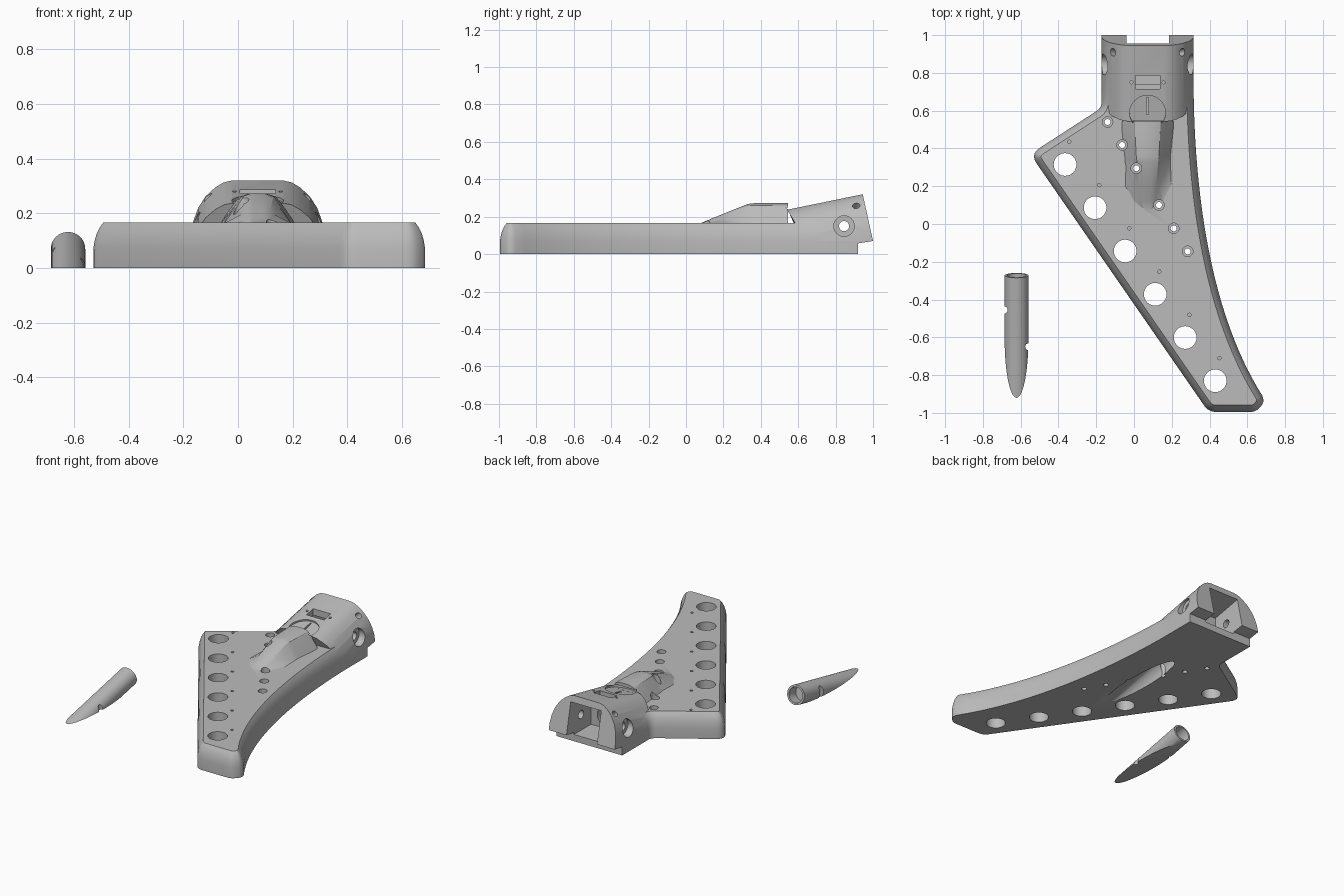
import bpy, bmesh, math
from mathutils import Vector
from mathutils.geometry import interpolate_bezier

if "Cube" in bpy.data.objects:
    bpy.data.objects.remove(bpy.data.objects["Cube"])

grey = bpy.data.materials.new("plain_grey")
grey.use_nodes = True
grey.diffuse_color = (0.5, 0.5, 0.5, 1)
grey.node_tree.nodes["Principled BSDF"].inputs["Base Color"].default_value = (0.5, 0.5, 0.5, 1)

CX = 0.072                      # centre line of the neck
TILT = math.radians(11.7)       # neck and bore angle
AXIS = Vector((0, math.cos(TILT), math.sin(TILT)))


def finish(bm, name):
    bmesh.ops.recalc_face_normals(bm, faces=bm.faces)
    mesh = bpy.data.meshes.new(name)
    bm.to_mesh(mesh)
    bm.free()
    mesh.materials.append(grey)
    ob = bpy.data.objects.new(name, mesh)
    bpy.context.collection.objects.link(ob)
    return ob


def loft(name, rings):
    """Skin closed rings of equal length and cap both ends."""
    bm = bmesh.new()
    rows = [[bm.verts.new(p) for p in ring] for ring in rings]
    n = len(rows[0])
    for a, b in zip(rows, rows[1:]):
        for i in range(n):
            j = (i + 1) % n
            bm.faces.new((a[i], a[j], b[j], b[i]))
    bm.faces.new(rows[0][::-1])
    bm.faces.new(rows[-1])
    return finish(bm, name)


def rod(name, p0, p1, r, sides=32):
    p0, p1 = Vector(p0), Vector(p1)
    d = p1 - p0
    bm = bmesh.new()
    bmesh.ops.create_cone(bm, cap_ends=True, segments=sides, radius1=r, radius2=r, depth=d.length)
    bm.transform(d.to_track_quat('Z', 'Y').to_matrix().to_4x4())
    bmesh.ops.translate(bm, vec=(p0 + p1) / 2, verts=bm.verts)
    return finish(bm, name)


def box(name, lo, hi):
    (x0, y0, z0), (x1, y1, z1) = lo, hi
    return loft(name, [[(x0, y0, z), (x1, y0, z), (x1, y1, z), (x0, y1, z)] for z in (z0, z1)])


def combine(target, tool, op='DIFFERENCE'):
    tool.hide_render = True
    m = target.modifiers.new("cut", 'BOOLEAN')
    m.operation, m.object, m.solver = op, tool, 'EXACT'
    bpy.context.view_layer.objects.active = target
    bpy.ops.object.modifier_apply(modifier=m.name)
    bpy.data.objects.remove(tool)


def rounded(points):
    """Replace each corner (x, y, radius) by a short curve."""
    out = []
    for i, (x, y, r) in enumerate(points):
        p = Vector((x, y))
        if not r:
            out.append(p)
            continue
        a = p + (Vector(points[i - 1][:2]) - p).normalized() * r
        b = p + (Vector(points[(i + 1) % len(points)][:2]) - p).normalized() * r
        for k in range(6):
            t = k / 5
            out.append(a * (1 - t) ** 2 + p * 2 * t * (1 - t) + b * t * t)
    return out


def inset(poly, d):
    """Offset a counter-clockwise outline inward."""
    out = []
    for i, p in enumerate(poly):
        u = (p - poly[i - 1]).normalized()
        v = (poly[(i + 1) % len(poly)] - p).normalized()
        n1, n2 = Vector((-u.y, u.x)), Vector((-v.y, v.x))
        out.append(p + (n1 + n2) * d / (1 + n1.dot(n2)))
    return out


# Flat head plate with rounded upper edge
curve = interpolate_bezier(Vector((0.68, -0.91, 0)), Vector((0.42, -0.5, 0)),
                           Vector((0.325, 0.1, 0)), Vector((0.316, 0.68, 0)), 24)
outline = [(-0.172, 0.92, 0), (-0.172, 0.615, 0.03), (-0.55, 0.37, 0.06),
           (0.395, -0.995, 0.04), (0.645, -0.995, 0.03), (0.69, -0.945, 0.025)]
outline += [(p.x, p.y, 0) for p in curve] + [(0.316, 0.92, 0)]
edge = rounded(outline)
levels = [(0, 0), (0.07, 0), (0.1, 0.005), (0.125, 0.012), (0.148, 0.023), (0.166, 0.036)]
head = loft("head_plate", [[(p.x, p.y, z) for p in inset(edge, d)] for z, d in levels])

# Tilted neck end with a flat-topped round section
half = [(0.244, 0), (0.244, 0.05), (0.236, 0.1), (0.218, 0.15), (0.19, 0.193),
        (0.155, 0.225), (0.125, 0.243), (0.095, 0.25)]
section = half + [(-x, h) for x, h in reversed(half)]
back_ring, front_ring = [], []
for x, h in section:
    y = 1.0 - 0.22 * h
    back_ring.append((CX + x, y, 0.07 + h))
    yf = 0.54 + 0.09 * (abs(x) / 0.244) ** 4
    front_ring.append((CX + x, yf, max(0.012, 0.07 + h - 0.205 * (y - yf))))
combine(head, loft("neck_end", [front_ring, back_ring]), 'UNION')

# Raised spine blending the neck into the plate
spine = []
for y, b, t, z in [(0.07, 0.03, 0.02, 0.163), (0.12, 0.09, 0.045, 0.183), (0.2, 0.13, 0.06, 0.216),
                   (0.33, 0.125, 0.075, 0.268), (0.36, 0.125, 0.08, 0.272), (0.5, 0.14, 0.09, 0.272),
                   (0.546, 0.14, 0.09, 0.272)]:
    side = [(b, 0.14), (b, 0.16), (t, z - 0.35 * (z - 0.16)), (t * 0.75, z - 0.1 * (z - 0.16)), (t * 0.35, z)]
    spine.append([(CX + x, y, h) for x, h in side] + [(CX - x, y, h) for x, h in reversed(side)])
combine(head, loft("spine", spine), 'UNION')

# Pocket in the neck end, open to the back
pocket = [[(CX + s * 0.113, y, z) for s, z in ((-1, 0.045), (1, 0.045), (1, top), (-1, top))]
          for y, top in ((0.74, 0.235), (1.1, 0.305))]
combine(head, loft("pocket", pocket))

# Slanted bore from the pocket out through the underside
PLUG_X = -0.622
plug_end = Vector((PLUG_X, -0.272, 0.07))
bore = plug_end + Vector((CX - PLUG_X, 0.753, 0))
combine(head, rod("bore", bore + AXIS * 0.35, bore - AXIS * 0.9, 0.066, 48))

# Six large peg holes with pin marks alongside
for i in range(6):
    x, y = 0.43 - 0.159 * i, -0.83 + 0.229 * i
    combine(head, rod("peg_hole", (x, y, -0.1), (x, y, 0.4), 0.06, 40))
    x, y = x + 0.022, y + 0.12
    combine(head, rod("pin_mark", (x, y, 0.12), (x, y, 0.3), 0.009, 16))

# Six string holes with wider tops
for x, y in [(-0.14, 0.54), (-0.063, 0.418), (0.012, 0.295), (0.132, 0.1), (0.21, -0.023), (0.284, -0.145)]:
    combine(head, rod("string_hole", (x, y, -0.1), (x, y, 0.4), 0.016, 20))
    combine(head, rod("string_seat", (x, y, 0.1), (x, y, 0.4), 0.028, 24))

# Bolt holes through both neck sides
for s in (-1, 1):
    combine(head, rod("bolt_hole", (CX + s * 0.08, 0.845, 0.15), (CX + s * 0.4, 0.845, 0.15), 0.027))
    combine(head, rod("bolt_seat", (CX + s * 0.195, 0.845, 0.15), (CX + s * 0.4, 0.845, 0.15), 0.055))
    combine(head, rod("side_hole", (CX + s * 0.13, 0.9, 0.21), (CX + s * 0.24, 0.92, 0.31), 0.02, 24))
    combine(head, rod("screw_mark", (CX + s * 0.085, 0.75, 0.25), (CX + s * 0.085, 0.75, 0.4), 0.008, 16))

# Window and round recess on the neck top
combine(head, box("window", (CX - 0.065, 0.715, 0.22), (CX + 0.065, 0.785, 0.4)))
normal = Vector((0, -math.sin(TILT), math.cos(TILT)))
seat = Vector((CX, 0.59, 0.236))
combine(head, rod("round_recess", seat, seat + normal * 0.023, 0.095, 40))
combine(head, box("rod_slot", (CX - 0.005, 0.58, 0.22), (CX + 0.005, 0.67, 0.3)))

# Separate plug: slanted tube trimmed flat underneath
plug = rod("plug", plug_end, plug_end - AXIS * 0.9, 0.063, 48)
combine(plug, box("ground_trim", (-1, -2, -1), (0, 1, 0)))
combine(plug, rod("plug_socket", plug_end + AXIS * 0.05, plug_end - AXIS * 0.075, 0.05, 40))
for x, y in ((-0.688, -0.455), (-0.557, -0.65)):
    combine(plug, rod("plug_notch", (x, y, -0.1), (x, y, 0.3), 0.019, 24))

# Smooth rounded surfaces, keep edges crisp
for ob in (head, plug):
    bpy.ops.object.select_all(action='DESELECT')
    ob.select_set(True)
    bpy.context.view_layer.objects.active = ob
    bpy.ops.object.shade_smooth_by_angle(angle=math.radians(28))
